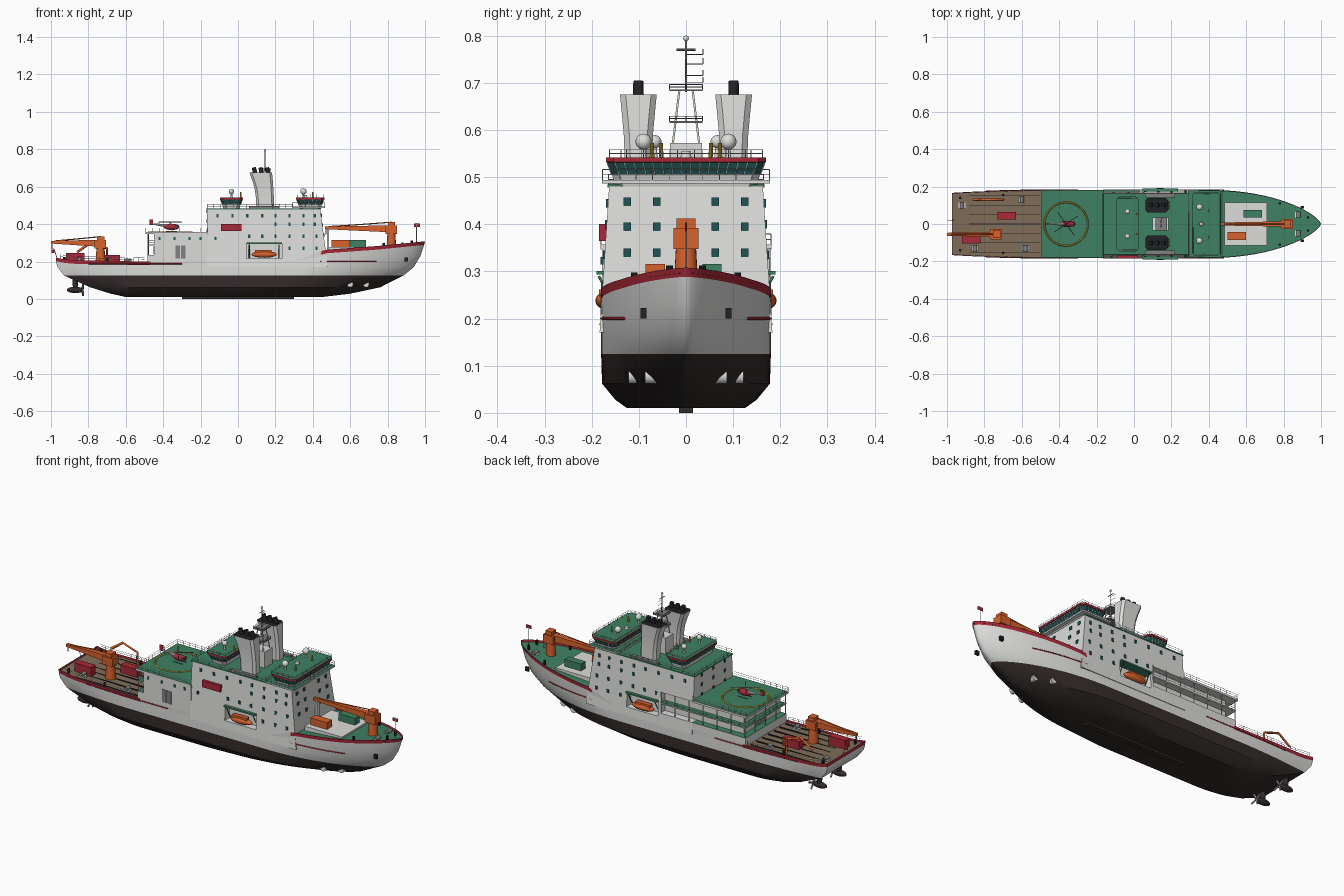
import bpy, bmesh, math
from mathutils import Vector, Matrix

if "Cube" in bpy.data.objects:
    bpy.data.objects.remove(bpy.data.objects["Cube"])

COLOURS = dict(white=(.72, .72, .71), green=(.05, .22, .125), red=(.4, .022, .04),
               hull_dark=(.035, .025, .025), orange=(.68, .12, .025), deck_brown=(.22, .155, .1),
               yellow=(.6, .42, .04), glass=(.015, .09, .09), grey=(.22, .22, .23), black=(.015, .016, .018))
M = {}
for key, rgb in COLOURS.items():
    m = M[key] = bpy.data.materials.new(key)
    m.use_nodes = True
    m.diffuse_color = (*rgb, 1)
    m.node_tree.nodes["Principled BSDF"].inputs["Base Color"].default_value = (*rgb, 1)


def finish(name, bm, mats, smooth=False, fix=True):
    if fix:
        bmesh.ops.recalc_face_normals(bm, faces=bm.faces)
    me = bpy.data.meshes.new(name)
    bm.to_mesh(me)
    bm.free()
    for k in mats:
        me.materials.append(M[k])
    ob = bpy.data.objects.new(name, me)
    bpy.context.collection.objects.link(ob)
    if smooth:
        bpy.ops.object.select_all(action='DESELECT')
        ob.select_set(True)
        bpy.context.view_layer.objects.active = ob
        bpy.ops.object.shade_smooth_by_angle(angle=math.radians(32))
    return ob


def boxes(name, items, mat, top=None):
    """Each item is (x0, x1, y0, y1, z0, z1)."""
    bm = bmesh.new()
    for a, b, c, d, e, f in items:
        mx = Matrix.Translation(((a + b) / 2, (c + d) / 2, (e + f) / 2)) @ Matrix.Diagonal((b - a, d - c, f - e, 1))
        bmesh.ops.create_cube(bm, size=1, matrix=mx)
    for f in bm.faces:
        f.normal_update()
        f.material_index = int(bool(top) and f.normal.z > .9)
    return finish(name, bm, [mat, top] if top else [mat])


def solid(name, pts, mat):
    bm = bmesh.new()
    bmesh.ops.convex_hull(bm, input=[bm.verts.new(p) for p in pts])
    return finish(name, bm, [mat])


def cone(name, a, b, r1, r2, mat, seg=20):
    a, b = Vector(a), Vector(b)
    bm = bmesh.new()
    mx = Matrix.Translation((a + b) / 2) @ (b - a).to_track_quat('Z', 'Y').to_matrix().to_4x4()
    bmesh.ops.create_cone(bm, cap_ends=True, segments=seg, radius1=r1, radius2=r2, depth=(b - a).length, matrix=mx)
    return finish(name, bm, [mat], True)


def ball(name, c, size, mat):
    bm = bmesh.new()
    bmesh.ops.create_uvsphere(bm, u_segments=20, v_segments=12, radius=1,
                              matrix=Matrix.Translation(c) @ Matrix.Diagonal((*size, 1)))
    return finish(name, bm, [mat], True)


def rods(name, lines, r, mat):
    cu = bpy.data.curves.new(name, 'CURVE')
    cu.dimensions, cu.bevel_depth, cu.bevel_resolution = '3D', r, 0
    cu.use_fill_caps = True
    for line in lines:
        s = cu.splines.new('POLY')
        s.points.add(len(line) - 1)
        for p, q in zip(s.points, line):
            p.co = (*q, 1)
    cu.materials.append(M[mat])
    ob = bpy.data.objects.new(name, cu)
    bpy.context.collection.objects.link(ob)


def rail(name, pts, h=.022, mat='white'):
    lines = [[(x, y, z + h * f) for x, y, z in pts] for f in (.5, 1)]
    for a, b in zip(pts, pts[1:]):
        a, b = Vector(a), Vector(b)
        n = max(1, round((b - a).length / .035))
        for i in range(n + 1):
            p = a.lerp(b, i / n)
            lines.append([p, p + Vector((0, 0, h))])
    rods(name, lines, .0009, mat)


def rect(x0, x1, hy, z):
    return [(x0, -hy, z), (x1, -hy, z), (x1, hy, z), (x0, hy, z), (x0, -hy, z)]


def ring(cx, cy, hx, hy, z, c):
    corners = [(1, -1), (1, 1), (-1, 1), (-1, -1)]
    out = []
    for i, (sx, sy) in enumerate(corners):
        p, q = (sx * (hx - c), sy * hy), (sx * hx, sy * (hy - c))
        out += [p, q] if i % 2 == 0 else [q, p]
    return [Vector((cx + x, cy + y, z)) for x, y in out]


def loft(name, rings, mats, smooth=False):
    """One colour per band, the last for the top cap."""
    bm = bmesh.new()
    rows = [[bm.verts.new(p) for p in r] for r in rings]
    names = list(dict.fromkeys(mats))
    for k, (r, s) in enumerate(zip(rows, rows[1:])):
        for i in range(len(r)):
            j = (i + 1) % len(r)
            bm.faces.new((r[i], r[j], s[j], s[i])).material_index = names.index(mats[k])
    bm.faces.new(rows[-1]).material_index = names.index(mats[-1])
    bm.faces.new(rows[0][::-1])
    return finish(name, bm, names, smooth)


# Hull: waterlines from keel to rail, half built and mirrored
SHEER = [(-1, .225), (-.9, .207), (-.5, .2), (.3, .2), (.46, .262), (.75, .283), (1, .308)]
def sheer(x):
    for (a, p), (b, q) in zip(SHEER, SHEER[1:]):
        if x <= b:
            return p + (q - p) * (x - a) / (b - a)
    return q

def half(x, xs, xb, b, aft):
    s = max(0, (x - xb + .58) / .58)
    t = max(0, (-.5 - x) / (-.5 - xs)) if xs < -.5 else 0
    return b * max(0, 1 - s * s) ** .7 * (1 - aft * t * t)

LEVELS = [(lambda x: .01, -.6, .45, .125, .1), (lambda x: .028, -.68, .6, .15, .15),
          (lambda x: .062, -.79, .76, .178, .2), (lambda x: .125, -.93, .885, .18, .14),
          (lambda x: .17, -.965, .94, .18, .1), (lambda x: (.152 + sheer(x)) / 2, -.97, .975, .18, .09),
          (lambda x: sheer(x) - .019, -.972, .995, .18, .08), (sheer, -.972, 1, .181, .08)]
N = 56
US = [1 - (1 - i / N) ** 1.5 for i in range(N + 1)]
bm = bmesh.new()
def row(level, k=1, dz=0):
    zf, xs, xb, b, aft = level
    xx = [xs + (xb - xs) * u for u in US]
    return [bm.verts.new((x, k * half(x, xs, xb, b, aft), zf(x) + dz)) for x in xx]
def strip(r, s, rule):
    for i in range(len(r) - 1):
        f = bm.faces.new((r[i], r[i + 1], s[i + 1], s[i]))
        f.material_index = rule((r[i].co.x + r[i + 1].co.x) / 2)
rows = [row(LEVELS[0], 0)] + [row(l) for l in LEVELS]
for k in range(len(rows) - 1):
    strip(rows[k], rows[k + 1], lambda x: 1 if k < 4 else 2 if k == 7 and not -.48 < x < .46 else 0)
mid = [bm.verts.new((r[0].co.x, 0, r[0].co.z)) for r in rows[1:]]
for k in range(len(mid) - 1):
    f = bm.faces.new((mid[k], rows[k + 1][0], rows[k + 2][0], mid[k + 1]))
    f.material_index = 1 if k < 3 else 2 if k == 6 else 0
strip(row(LEVELS[-1], .985, -.011), row(LEVELS[-1], 0, -.011), lambda x: 3 if x < -.48 else 4)
bmesh.ops.remove_doubles(bm, verts=bm.verts, dist=1e-5)
hull = finish("hull", bm, ["white", "hull_dark", "red", "deck_brown", "green"], True)
mir = hull.modifiers.new("mirror", 'MIRROR')
mir.use_axis = (False, True, False)
boxes("keel_box", [(-.3, .3, -.015, .015, 0, .014)], "hull_dark")
boxes("deck_planks", [(-.94, -.5, y / 100 - .0015, y / 100 + .0015, .185, .1965) for y in range(-15, 16, 5)], "black")

# Side strakes, bow thruster mouths, anchors and propulsion pods
for s, side in ((-1, "right"), (1, "left")):
    for part, a, b, z in (("aft", -.8, -.3, .188), ("bow", .44, .74, .2)):
        xs = [a + (b - a) * i / 12 for i in range(13)]
        rods(f"{part}_strake_{side}", [[(x, s * half(x, -.97, .965, .181, .09), z) for x in xs]], .003, "red")
    for x in (.6, .685):
        y = half(x, -.82, .79, .178, .2)
        cone(f"thruster_mouth_{side}", (x, s * (y - .02), .078), (x, s * (y + .005), .078), .016, .016, "white")
    boxes(f"anchor_{side}", [(.89, .91, s * .09 - .006, s * .09 + .006, .2, .222)], "black")
    y = s * .085
    cone(f"pod_strut_{side}", (-.87, y, .05), (-.87, y, .13), .012, .018, "hull_dark")
    ball(f"pod_{side}", (-.87, y, .048), (.045, .017, .017), "hull_dark")
    blades = []
    for i in range(4):
        a = math.pi / 2 * i + .4
        blades.append([(-.832, y, .048), (-.828, y + .034 * math.cos(a), .048 + .034 * math.sin(a))])
    rods(f"propeller_{side}", blades, .006, "grey")

# Deckhouses with an open gallery on the left side and lifeboat recesses
boxes("aft_house", [(-.45, -.16, -.178, .14, .17, .346), (-.485, -.16, -.178, .178, .17, .235)], "white", "green")
def wall_y(z): return .178 - .065 * (z - .25)
def wall_x(z): return .47 - .13 * (z - .25)
house = solid("forward_house", [(x, s * wall_y(z), z) for s in (-1, 1) for z in (.17, .48)
                                for x in (-.165, wall_x(z))], "white")
cuts = [(.045, .235, .14, .2, .215, .297), (.045, .235, -.2, -.14, .215, .297), (-.2, .03, .14, .2, .235, .346)]
for c in cuts:
    cutter = boxes("recess_cutter", [c], "white")
    cutter.hide_render = True
    cutter.hide_viewport = True
    bo = house.modifiers.new("recess", 'BOOLEAN')
    bo.operation, bo.object, bo.solver = 'DIFFERENCE', cutter, 'EXACT'
boxes("gallery_deck", [(-.485, .03, .135, .178, .286, .292), (-.485, -.44, -.178, .178, .286, .292)], "white", "green")
rods("gallery_posts", [[(-.48 + .085 * i, .176, .23), (-.48 + .085 * i, .176, .35)] for i in range(7)] +
     [[(-.482, y, .23), (-.482, y, .35)] for y in (-.175, -.09, 0, .09)], .003, "white")
rail("gallery_rail", [(-.483, -.176, .292), (-.483, .176, .292), (.03, .176, .292)])
boxes("helideck", [(-.495, -.163, -.181, .181, .346, .357)], "white", "green")
boxes("house_roof", [(-.168, .44, -.166, .166, .478, .484)], "green")
boxes("bridge_wing_deck", [(.29, .465, -.178, .178, .486, .494)], "white", "green")
rail("helideck_rail", [(-.165, -.18, .357), (-.495, -.18, .357), (-.495, .18, .357), (-.165, .18, .357)])
rail("roof_rail", rect(-.165, .29, .164, .484))
rail("wing_rail", rect(.292, .463, .177, .494))

# Windows and doors
win = []
def side_window(x, z, s): win.append((x - .006, x + .006, s * wall_y(z) - .004, s * wall_y(z) + .004, z - .009, z + .009))
for s in (-1, 1):
    for z, xs in ((.27, (.275, .35, .42)), (.335, (.06, .13, .2, .275, .35, .42)), (.4, (.2, .275, .35, .41)),
                  (.445, (-.11, -.03, .05, .13, .2, .275, .35, .41))):
        for x in xs:
            side_window(x, z, s)
for z in (.34, .395, .448):
    for y in (-.125, -.062, .062, .125):
        win.append((wall_x(z) - .004, wall_x(z) + .004, y - .008, y + .008, z - .009, z + .009))
    for y in (-.1, 0, .1):
        win.append((-.168, -.162, y - .007, y + .007, z + .012, z + .03))
win += [(x - .005, x + .005, -.181, -.175, .315, .331) for x in (-.42, -.34, -.26, -.2, -.12)]
boxes("house_windows", win, "glass")
boxes("side_doors", [(-.335, -.31, -.18, -.176, .215, .285), (-.305, -.28, -.18, -.176, .215, .285),
                     (-.453, -.448, -.05, .05, .24, .28)], "grey")

# Forward and aft bridges
def bridge(name, x0, x1, hy):
    cx, hx = (x0 + x1) / 2, (x1 - x0) / 2
    spec = [(.02, .48), (.014, .503), (.012, .506), (.003, .531), (0, .532), (0, .542)]
    rings = [ring(cx, 0, hx - d, hy - d, z, .016) for d, z in spec]
    loft(name, rings, ["white", "white", "glass", "red", "red", "green"])
    bars = []
    for i in range(8):
        j = (i + 1) % 8
        n = max(1, round((rings[2][j] - rings[2][i]).length / .019))
        bars += [[rings[2][i].lerp(rings[2][j], t / n), rings[3][i].lerp(rings[3][j], t / n)] for t in range(n)]
    rods(name + "_mullions", bars, .0014, "white")
    rail(name + "_rail", rect(x0 + .006, x1 - .006, hy - .008, .542), .016)
bridge("forward_bridge", .31, .462, .17)
bridge("aft_bridge", -.097, .027, .146)
for x, y0, r in ((.35, .09, .017), (-.035, .066, .014)):
    for y in (-y0, y0):
        cone("radome_stand", (x, y, .54), (x, y, .565), .006, .004, "white")
        ball("radome", (x, y, .575), (r, r, r), "white")
        cone("signal_lamp", (x + .05, y * .8, .54), (x + .05, y * .8, .572), .005, .004, "yellow", 10)
cone("roof_vent", (.36, 0, .54), (.36, 0, .555), .012, .009, "white")

# Funnels and main mast
for s in (-1, 1):
    y = s * .101
    loft("funnel", [ring(cx, y, hx, hy, z, .012) for cx, hx, hy, z in
                    ((.146, .047, .029, .47), (.144, .048, .029, .54), (.139, .05, .031, .59),
                     (.131, .055, .035, .635), (.122, .06, .039, .675))], ["white"] * 4 + ["black"], True)
    for x in (.085, .12, .155):
        cone("exhaust_pipe", (x + .008, y, .665), (x, y, .703), .012, .011, "black", 14)
boxes("mast_base", [(.1, .185, -.034, .034, .48, .572)], "white")
legs = [[(.145 + a * .028, b * .028, .57), (.145 + a * .013, b * .014, .685)] for a in (-1, 1) for b in (-1, 1)]
rods("mast_legs", legs, .003, "white")
boxes("mast_platforms", [(.115, .175, -.035, .035, z, z + .004) for z in (.615, .682)], "grey")
for z in (.619, .686):
    rail("mast_rail", [(x + .145, y, z) for x, y in ((-.03, -.035), (.03, -.035), (.03, .035), (-.03, .035), (-.03, -.035))], .01, "grey")
rods("mast_pole", [[(.145, 0, .68), (.145, 0, .79)], [(.145, -.02, .77), (.145, .02, .77)]], .0025, "grey")
rods("mast_aerials", [p for z in (.7, .715, .74, .76) for p in
                      ([(.145, 0, z), (.145, .036, z)], [(.145, .036, z), (.145, .036, z + .012)])], .001, "grey")
ball("mast_top", (.145, 0, .794), (.006, .006, .006), "white")

# Lifeboats, davits and side container
for s in (-1, 1):
    ball("lifeboat", (.14, s * .172, .238), (.068, .02, .018), "orange")
    boxes("lifeboat_cabin", [(.09, .18, s * .172 - .012, s * .172 + .012, .24, .262)], "orange")
    boxes("davit_deck", [(.045, .235, min(s * .14, s * .19), max(s * .14, s * .19), .293, .301)], "green")
    rods("davit_arms", [[(x, s * .145, .22), (x, s * .185, .29)] for x in (.06, .22)], .003, "green")
    boxes("rescue_boat", [(.06, .22, s * .152 - .01, s * .152 + .01, .484, .494)], "grey")
boxes("side_container", [(-.09, .02, -.184, -.15, .364, .4)], "red")

# Helideck marking and helicopter
circle = [(-.363 + .116 * math.cos(i * math.pi / 24), .116 * math.sin(i * math.pi / 24), .357) for i in range(49)]
rods("helideck_ring", [circle], .0045, "yellow")
ball("helicopter_body", (-.355, 0, .385), (.042, .016, .017), "red")
cone("helicopter_tail", (-.38, 0, .39), (-.46, 0, .402), .009, .003, "white", 10)
boxes("helicopter_fin", [(-.474, -.455, -.002, .002, .395, .425)], "red")
boxes("helicopter_window", [(-.335, -.318, -.0135, .0135, .386, .394)], "glass")
rods("helicopter_rotor", [[(-.363, 0, .4), (-.363, 0, .412)]] +
     [[(-.363 + .075 * math.cos(a), .075 * math.sin(a), .411), (-.363 - .075 * math.cos(a), -.075 * math.sin(a), .411)]
      for a in (.6, 2.2)], .002, "grey")
rods("helicopter_skids", [[(-.385, y, .362), (-.325, y, .362)] for y in (-.015, .015)], .002, "grey")

# Cargo hatch, containers and cranes
boxes("cargo_hatch", [(.485, .712, -.116, .116, .24, .278)], "white")
boxes("orange_container", [(.5, .6, -.086, -.044, .278, .316)], "orange")
boxes("green_container", [(.585, .685, .035, .075, .278, .316)], "green")
boxes("red_containers", [(-.73, -.63, .024, .064, .19, .236), (-.92, -.82, -.105, -.065, .19, .245)], "red")
def crane(name, x, y, z0, z1, x_tip):
    cone(name + "_pedestal", (x, y, z0), (x, y, z1), .027, .021, "orange")
    boxes(name + "_cab", [(x - .032, x + .03, y - .027, y + .027, z1 - .01, z1 + .035)], "orange")
    boxes(name + "_winch", [(x - .018, x + .02, y - .02, y + .02, z1 + .035, z1 + .055)], "orange")
    boxes(name + "_window", [(x - .034, x - .03, y - .02, y + .02, z1 + .012, z1 + .028)], "glass")
    solid(name + "_boom", [(x - .02, y + s * .014, z1 + d) for s in (-1, 1) for d in (0, .036)] +
          [(x_tip, y + s * .008, z1 + d) for s in (-1, 1) for d in (.016, .03)], "orange")
    rods(name + "_stay", [[(x, y, z1 + .053), ((x + x_tip) / 2, y, z1 + .04), (x_tip + .02, y, z1 + .03)],
                          [(x_tip + .006, y, z1 + .02), (x_tip + .006, y, z1 - .012)]], .003, "orange")
crane("bow_crane", .82, 0, .25, .357, .465)
crane("stern_crane", -.735, -.055, .19, .28, -1)
rods("folding_crane", [[(-.7, .13, .19), (-.7, .13, .27), (-.79, .13, .3), (-.86, .13, .25)]], .007, "orange")
boxes("boom_rest", [(.475, .487, -.012, .012, .25, .372)], "white")

# Deck gear, rails and flags
gear = [(-.92, .1, .195), (-.85, -.13, .195), (-.58, -.13, .19), (-.6, .13, .19), (.88, .05, .275), (.88, -.05, .275)]
for x, y, z in gear:
    boxes("winch_base", [(x - .018, x + .018, y - .014, y + .014, z - .01, z + .01)], "white")
    cone("winch_drum", (x, y - .016, z + .016), (x, y + .016, z + .016), .011, .011, "grey", 14)
for s in (-1, 1):
    for x, y in ((-.93, .14), (-.7, .155), (.78, .11), (.93, .035)):
        cone("bollard", (x, s * y, sheer(x) - .012), (x, s * y, sheer(x) + .012), .007, .007, "black", 10)
    xs = [-.95 + .09 * i for i in range(6)]
    rail("stern_rail", [(x, s * half(x, -.972, 1, .178, .08), sheer(x)) for x in xs], .02)
rods("flag_poles", [[(.955, 0, .29), (.955, 0, .405)], [(-.965, .02, .21), (-.985, .02, .27)]], .002, "white")
boxes("flags", [(.94, .972, -.001, .001, .385, .403), (-.998, -.982, .019, .021, .245, .265)], "red")
